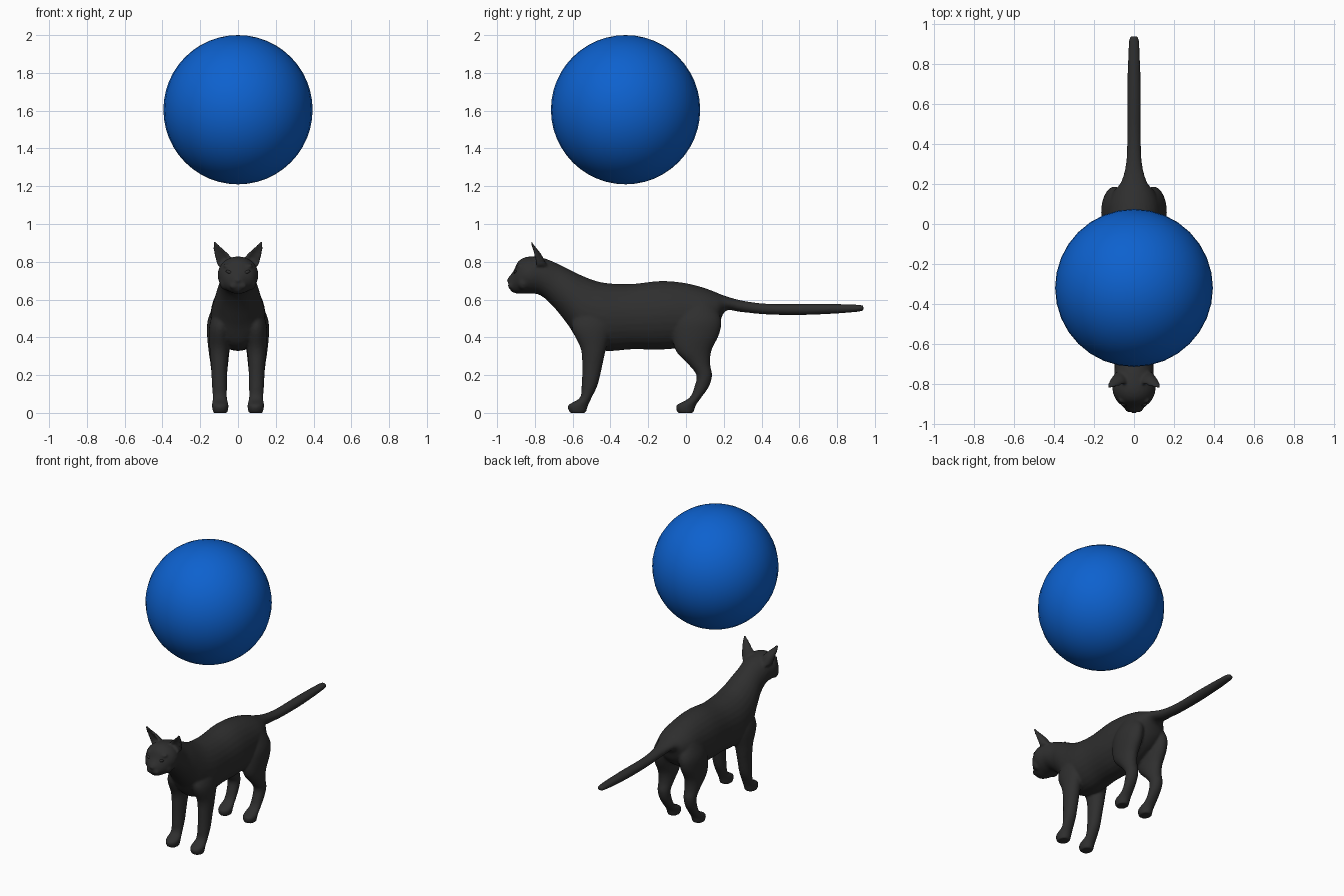
import bpy, bmesh, math
from mathutils import Vector, Matrix

cube = bpy.data.objects.get("Cube")
if cube:
    bpy.data.objects.remove(cube, do_unlink=True)


def material(name, rgb):
    mat = bpy.data.materials.new(name)
    mat.use_nodes = True
    mat.diffuse_color = (*rgb, 1)
    mat.node_tree.nodes["Principled BSDF"].inputs["Base Color"].default_value = (*rgb, 1)
    return mat


FUR = material("charcoal fur", (0.028, 0.028, 0.028))
BLUE = material("ball blue", (0.004, 0.12, 0.62))


def finish(bm, name, mat):
    bmesh.ops.recalc_face_normals(bm, faces=bm.faces)
    mesh = bpy.data.meshes.new(name)
    bm.to_mesh(mesh)
    bm.free()
    mesh.materials.append(mat)
    obj = bpy.data.objects.new(name, mesh)
    bpy.context.collection.objects.link(obj)
    mesh.shade_smooth()
    return obj


def smooth_rows(rows, steps=5):
    """Catmull-Rom interpolation between the rows of a section table."""
    out = []
    for i in range(len(rows) - 1):
        a, b, c, d = (rows[max(0, min(len(rows) - 1, i + k))] for k in (-1, 0, 1, 2))
        for s in range(steps):
            t = s / steps
            out.append([0.5 * (2*q + (r - p)*t + (2*p - 5*q + 4*r - w)*t*t
                               + (3*q - p - 3*r + w)*t**3)
                        for p, q, r, w in zip(a, b, c, d)])
    return out + [list(rows[-1])]


def loft(bm, sections, cup=0.0, sides=28):
    """Skin elliptical sections (centre, half axis u, half axis v)."""
    rings = []
    for c, u, v in sections:
        ring = []
        for k in range(sides):
            a = 2 * math.pi * k / sides
            s = math.sin(a)
            if s < 0:
                s *= 1 - cup * abs(s)
            ring.append(bm.verts.new(c + u * math.cos(a) + v * s))
        rings.append(ring)
    for lo, hi in zip(rings, rings[1:]):
        for k in range(sides):
            n = (k + 1) % sides
            bm.faces.new((lo[k], lo[n], hi[n], hi[k]))
    bm.faces.new(rings[0][::-1])
    bm.faces.new(rings[-1])


def spine(bm, rows):
    sections = []
    for ty, tz, by, bz, w in smooth_rows(rows):
        top, low = Vector((0, ty, tz)), Vector((0, by, bz))
        sections.append(((top + low) / 2, Vector((w, 0, 0)), (top - low) / 2))
    loft(bm, sections)


def limb_pair(bm, rows, cup=0.0):
    for side in (1, -1):
        sections = []
        for z, y0, y1, x0, x1 in smooth_rows(rows):
            sections.append((Vector((side * (x0 + x1) / 2, (y0 + y1) / 2, z)),
                             Vector(((x1 - x0) / 2, 0, 0)), Vector((0, (y1 - y0) / 2, 0))))
        loft(bm, sections, cup)


def ellipsoid(bm, centre, radii, tilt=0.0):
    m = (Matrix.Translation(centre) @ Matrix.Rotation(tilt, 4, 'Y')
         @ Matrix.Diagonal((*radii, 1)))
    bmesh.ops.create_uvsphere(bm, u_segments=20, v_segments=12, radius=1, matrix=m)


bm = bmesh.new()
# Tail, trunk, neck and head: top y, top z, bottom y, bottom z, half width
spine(bm, [
    (.94, .562, .94, .55, .012), (.91, .573, .91, .535, .026), (.68, .578, .68, .52, .034),
    (.45, .577, .45, .52, .034), (.31, .592, .30, .533, .04), (.21, .618, .21, .54, .065),
    (.15, .642, .17, .46, .105), (.08, .667, .11, .40, .13), (-.02, .69, 0, .35, .14),
    (-.14, .698, -.14, .335, .145), (-.30, .682, -.28, .337, .14),
    (-.44, .69, -.42, .328, .145), (-.53, .718, -.545, .355, .135),
    (-.614, .757, -.625, .466, .115), (-.68, .79, -.70, .56, .098),
    (-.75, .818, -.77, .622, .1), (-.83, .828, -.83, .632, .108),
    (-.885, .805, -.88, .63, .088), (-.914, .75, -.915, .637, .055),
    (-.942, .715, -.932, .652, .028)])
# Legs: height, front y, back y, inner x, outer x
limb_pair(bm, [
    (.60, -.01, .14, .03, .115), (.5, -.055, .185, .03, .158), (.42, -.07, .177, .035, .164),
    (.33, -.055, .135, .045, .156), (.26, .01, .128, .052, .146), (.2, .055, .138, .058, .14),
    (.14, .045, .122, .06, .135), (.08, .018, .08, .058, .133), (.04, -.05, .052, .05, .138),
    (0, -.045, .04, .056, .132)])
limb_pair(bm, [
    (.58, -.56, -.4, .03, .115), (.46, -.605, -.39, .035, .152), (.34, -.557, -.423, .048, .15),
    (.25, -.55, -.443, .055, .143), (.15, -.552, -.467, .058, .138),
    (.08, -.562, -.5, .058, .134), (.04, -.624, -.518, .05, .138),
    (0, -.615, -.53, .056, .132)])
# Cupped ears
limb_pair(bm, [
    (.78, -.83, -.735, .03, .108), (.83, -.83, -.76, .042, .122), (.865, -.83, -.785, .075, .13),
    (.89, -.83, -.805, .1, .133), (.908, -.832, -.813, .114, .13)], cup=1.1)
# Muzzle pads, nose, brows and cheeks
ellipsoid(bm, (0, -.934, .7), (.017, .016, .012))
for s in (1, -1):
    ellipsoid(bm, (s * .021, -.922, .673), (.026, .022, .02))
    ellipsoid(bm, (s * .05, -.882, .772), (.032, .018, .012), -s * .35)
    ellipsoid(bm, (s * .062, -.86, .69), (.036, .034, .04))
cat = finish(bm, "cat_body", FUR)

# Fuse the parts into one soft skin
remesh = cat.modifiers.new("fuse", 'REMESH')
remesh.mode = 'VOXEL'
remesh.voxel_size = 0.008
remesh.use_smooth_shade = True
relax = cat.modifiers.new("relax", 'SMOOTH')
relax.factor = 0.5
relax.iterations = 4

# Slanted eyes resting on the face
bpy.context.view_layer.update()
skin = cat.evaluated_get(bpy.context.evaluated_depsgraph_get())
for name, s in (("left_eye", 1), ("right_eye", -1)):
    hit, spot, _, _ = skin.ray_cast(Vector((s * .046, -2, .745)), Vector((0, 1, 0)))
    y = spot.y if hit else -.897
    bm = bmesh.new()
    ellipsoid(bm, (s * .046, y + .004, .745), (.02, .009, .009), -s * .35)
    finish(bm, name, FUR)

# Ball floating above the shoulders
bm = bmesh.new()
bmesh.ops.create_uvsphere(bm, u_segments=32, v_segments=24, radius=.395,
                          matrix=Matrix.Translation((0, -.32, 1.605)))
finish(bm, "ball", BLUE)
